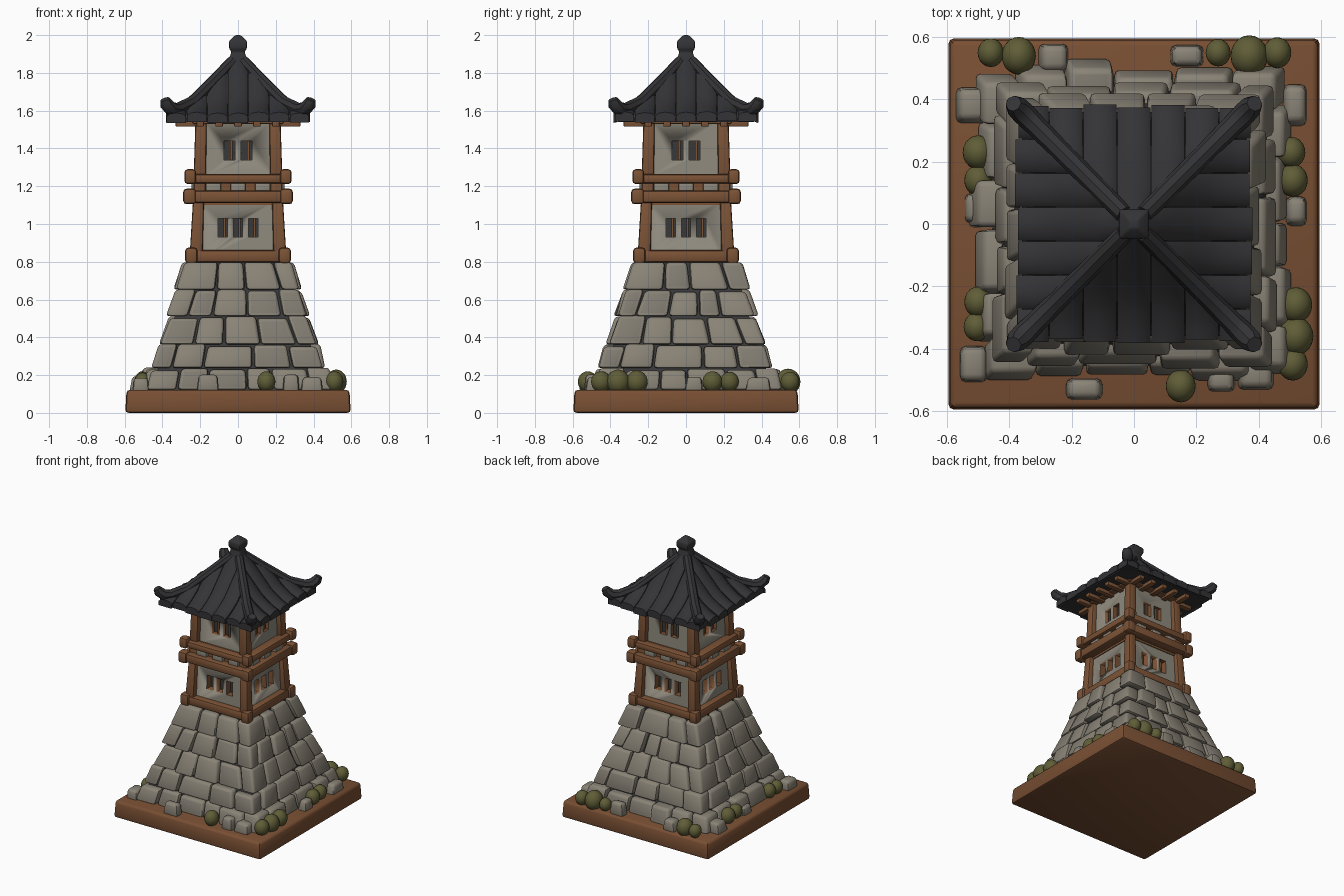
import bpy, bmesh, random
from math import pi
from mathutils import Matrix, Vector

random.seed(7)
rnd = random.uniform
if "Cube" in bpy.data.objects:
    bpy.data.objects.remove(bpy.data.objects["Cube"])


def material(name, r, g, b):
    m = bpy.data.materials.new(name)
    m.use_nodes = True
    m.diffuse_color = (r, g, b, 1)
    node = m.node_tree.nodes["Principled BSDF"]
    node.inputs["Base Color"].default_value = (r, g, b, 1)
    node.inputs["Roughness"].default_value = 0.9
    return m


WOOD = material("brown wood", 0.20, 0.085, 0.036)
EARTH = material("brown earth", 0.19, 0.078, 0.033)
STONE = material("warm grey stone", 0.25, 0.225, 0.18)
STONE_DARK = material("shaded grey stone", 0.215, 0.195, 0.16)
PLASTER = material("pale plaster", 0.27, 0.25, 0.205)
MORTAR = material("dark mortar", 0.04, 0.04, 0.042)
TILE = material("charcoal tile", 0.034, 0.034, 0.037)
MOSS = material("olive moss", 0.115, 0.11, 0.038)


def finish(name, bm, mats, bevel=0.0, segments=2):
    """Bevel, smooth and link a finished part."""
    bmesh.ops.recalc_face_normals(bm, faces=bm.faces)
    if bevel:
        bmesh.ops.bevel(bm, geom=bm.edges[:], offset=bevel, segments=segments,
                        profile=0.5, affect='EDGES', clamp_overlap=True)
    mesh = bpy.data.meshes.new(name)
    bm.to_mesh(mesh)
    bm.free()
    obj = bpy.data.objects.new(name, mesh)
    bpy.context.collection.objects.link(obj)
    for m in mats:
        mesh.materials.append(m)
    bpy.ops.object.select_all(action='DESELECT')
    obj.select_set(True)
    bpy.context.view_layer.objects.active = obj
    bpy.ops.object.shade_smooth_by_angle(angle=0.75)
    return obj


def loft(bm, rings, side=0, index=0):
    """Skin closed rings, cap both ends, turn to one of four sides."""
    turn = Matrix.Rotation(side * pi / 2, 3, 'Z')
    loops = [[bm.verts.new(turn @ Vector(p)) for p in ring] for ring in rings]
    faces = [bm.faces.new(loops[0]), bm.faces.new(loops[-1])]
    n = len(loops[0])
    for a, b in zip(loops, loops[1:]):
        for i in range(n):
            j = (i + 1) % n
            faces.append(bm.faces.new((a[i], a[j], b[j], b[i])))
    for f in faces:
        f.material_index = index
    return faces


def rect(x0, x1, y0, y1, z):
    return [(x0, y0, z), (x1, y0, z), (x1, y1, z), (x0, y1, z)]


def box(bm, x0, x1, y0, y1, z0, z1, side=0, index=0):
    return loft(bm, [rect(x0, x1, y0, y1, z0), rect(x0, x1, y0, y1, z1)], side, index)


def stack(name, levels, mat, bevel=0.0):
    bm = bmesh.new()
    loft(bm, [rect(-h, h, -h, h, z) for h, z in levels])
    return finish(name, bm, [mat], bevel)


# Ground slab and dark filling behind the masonry
stack("ground_slab", [(0.597, 0), (0.59, 0.122)], EARTH, 0.018)
stack("masonry_core", [(0.455, 0.12), (0.425, 0.23), (0.385, 0.36), (0.335, 0.51),
                       (0.295, 0.65), (0.25, 0.795)], MORTAR)

# Battered stone courses: bottom z, top z, bottom and top half width, stones a side
bm = bmesh.new()
courses = [(0.12, 0.235, 0.49, 0.46, 5), (0.235, 0.36, 0.455, 0.42, 4),
           (0.36, 0.51, 0.415, 0.36, 4), (0.51, 0.65, 0.368, 0.322, 4),
           (0.65, 0.797, 0.332, 0.285, 3)]
for row, (z0, z1, h0, h1, n) in enumerate(courses):
    flip = -1 if row % 2 else 1
    for side in range(4):
        cuts = [-1] + [-1 + 2 * (i + rnd(-0.2, 0.2)) / n for i in range(1, n)] + [1]
        for i in range(n):
            rings = []
            push = rnd(-0.008, 0.014) + (rnd(0, 0.03) if row == 0 else 0)
            drop = rnd(-0.012, 0.006) if row < 4 else 0
            for z, h in ((z0 + 0.002, h0), (z1 + drop, h1)):
                # Each side stops short of one corner so the sides interlock
                low, high = -h, h - 0.1
                u = [low + (c + 1) / 2 * (high - low) for c in cuts[i:i + 2]]
                a, b = u[0] + rnd(0.001, 0.008), u[1] - rnd(0.001, 0.008)
                out = -h - push + rnd(-0.005, 0.005)
                rings.append(rect(flip * a, flip * b, out, -h + 0.1, z))
            loft(bm, rings, side, int(random.random() < 0.3))
finish("stone_courses", bm, [STONE, STONE_DARK], 0.017)

# Loose stones and moss around the foot
bm = bmesh.new()
for x, y, w, d in [(-0.26, 0.53, 0.05, 0.05), (0.17, 0.54, 0.055, 0.035),
                   (0.515, 0.38, 0.04, 0.07), (-0.52, 0.38, 0.055, 0.06),
                   (-0.515, -0.45, 0.045, 0.06), (-0.16, -0.53, 0.06, 0.035),
                   (0.28, -0.5, 0.045, 0.04), (0.39, -0.48, 0.06, 0.055),
                   (0.52, 0.04, 0.035, 0.05), (-0.51, 0.05, 0.035, 0.05)]:
    t = rnd(0.6, 0.85)
    top = rnd(0.18, 0.21)
    loft(bm, [rect(x - w, x + w, y - d, y + d, 0.11),
              rect(x - w * t, x + w * 0.85, y - d * t, y + d * 0.85, top)])
finish("loose_stones", bm, [STONE], 0.018)

bm = bmesh.new()
for x, y, r in [(-0.46, 0.55, 0.042), (-0.37, 0.54, 0.055), (0.27, 0.55, 0.04),
                (0.37, 0.54, 0.06), (0.46, 0.55, 0.045), (-0.5, 0.23, 0.05),
                (-0.5, 0.14, 0.045), (0.505, 0.23, 0.045), (0.51, 0.14, 0.048),
                (-0.5, -0.25, 0.045), (-0.505, -0.33, 0.042), (0.52, -0.26, 0.052),
                (0.52, -0.36, 0.056), (0.51, -0.45, 0.048), (0.15, -0.52, 0.048)]:
    place = Matrix.Translation((x, y, 0.165)) @ Matrix.Diagonal((1, 1.1, 1.15, 1))
    bmesh.ops.create_icosphere(bm, subdivisions=3, radius=r, matrix=place)
finish("moss_clumps", bm, [MOSS])


# Plastered storeys with recessed windows
def storey(name, levels, windows, z0, z1):
    wall = stack(name, levels, PLASTER)
    for m in (MORTAR, WOOD):
        wall.data.materials.append(m)
    bm = bmesh.new()
    for side in range(4):
        for x, w in windows:
            for f in box(bm, x - w, x + w, -0.3, -0.165, z0, z1, side, 2):
                c = f.calc_center_median()
                if max(abs(c.x), abs(c.y)) < 0.17:
                    f.material_index = 1
    cutter = finish(name + "_cutter", bm, [PLASTER, MORTAR, WOOD])
    mod = wall.modifiers.new("windows", 'BOOLEAN')
    mod.object, mod.operation, mod.solver = cutter, 'DIFFERENCE', 'EXACT'
    bpy.context.view_layer.objects.active = wall
    bpy.ops.object.modifier_apply(modifier=mod.name)
    bpy.data.objects.remove(cutter)
    # Slim wooden slat standing in each opening
    bm = bmesh.new()
    for side in range(4):
        for x, w in windows:
            box(bm, x + w * 0.1, x + w * 0.55, -0.18, -0.16, z0, z1, side)
    finish(name + "_slats", bm, [WOOD])


storey("lower_wall", [(0.218, 0.79), (0.208, 1.13)],
       [(-0.08, 0.025), (0, 0.025), (0.08, 0.025)], 0.93, 1.03)
storey("upper_wall", [(0.2, 1.24), (0.192, 1.56)],
       [(-0.045, 0.03), (0.045, 0.03)], 1.34, 1.44)

# Corner posts, leaning slightly inward
bm = bmesh.new()
for side in range(4):
    for z0, z1, a0, b0, a1, b1 in [(0.8, 1.13, 0.188, 0.258, 0.18, 0.238),
                                   (1.12, 1.24, 0.17, 0.235, 0.17, 0.235),
                                   (1.24, 1.56, 0.17, 0.235, 0.165, 0.225)]:
        loft(bm, [rect(a0, b0, -b0, -a0, z0), rect(a1, b1, -b1, -a1, z1)], side)
finish("corner_posts", bm, [WOOD], 0.012)

# Sill, balcony rails and their corner blocks
bm = bmesh.new()
for side in range(4):
    box(bm, -0.25, 0.25, -0.262, -0.19, 0.797, 0.862, side)
    box(bm, 0.215, 0.28, -0.28, -0.215, 0.792, 0.875, side)
    box(bm, -0.265, 0.265, -0.28, -0.205, 1.112, 1.178, side)
    box(bm, 0.222, 0.29, -0.29, -0.222, 1.105, 1.187, side)
    box(bm, -0.265, 0.265, -0.268, -0.2, 1.215, 1.265, side)
    box(bm, 0.222, 0.284, -0.284, -0.222, 1.212, 1.29, side)
finish("sill_and_rails", bm, [WOOD], 0.017)
stack("middle_floor", [(0.215, 1.1), (0.215, 1.26)], WOOD)

bm = bmesh.new()
for side in range(4):
    for x in (-0.13, 0, 0.13):
        box(bm, x - 0.04, x + 0.04, -0.245, -0.2, 1.17, 1.222, side)
finish("rail_spacers", bm, [PLASTER], 0.006)

# Rafters under the eaves
bm = bmesh.new()
for side in range(4):
    for i in range(-2, 3):
        box(bm, i * 0.1 - 0.02, i * 0.1 + 0.02, -0.33, -0.18, 1.515, 1.555, side)
    box(bm, -0.24, 0.24, -0.24, -0.18, 1.53, 1.56, side)
finish("eave_rafters", bm, [WOOD], 0.006)

# Swept roof: deck, tile strips, hip ridges and finial
slope = [(0.03, 1.88), (0.12, 1.78), (0.24, 1.655), (0.32, 1.602), (0.4, 1.57)]


def roof_z(d):
    for (a, za), (b, zb) in zip(slope, slope[1:]):
        if d <= b:
            return za + (zb - za) * (d - a) / (b - a)
    return slope[-1][1]


stack("roof_deck", [(0.36, 1.54)] + [(min(d, 0.36), z - 0.02) for d, z in slope[::-1]], TILE)

bm = bmesh.new()
for side in range(4):
    for i in range(-3, 4):
        xc, lift = i * 0.109, rnd(-0.004, 0.005)
        start, end = max(0.035, abs(xc) - 0.048), 0.376 + rnd(-0.007, 0.007)
        rings = []
        for s in range(8):
            d = start + (end - start) * s / 7
            z = roof_z(d) + lift
            arc = [(-1, -0.04), (-1, -0.008), (-0.7, 0.006), (0, 0.012),
                   (0.7, 0.006), (1, -0.008), (1, -0.04)]
            rings.append([(max(-d, min(d, xc + 0.0525 * u)), -d, z + v) for u, v in arc])
        loft(bm, rings, side)
finish("roof_tile_strips", bm, [TILE])

bm = bmesh.new()
ridge = [(0.03, 1.862, 0.03), (0.12, 1.768, 0.031), (0.24, 1.647, 0.033),
         (0.32, 1.607, 0.035), (0.355, 1.61, 0.038), (0.378, 1.635, 0.036),
         (0.387, 1.66, 0.026)]
for side in range(4):
    rings = []
    for k, (d, z, r) in enumerate(ridge):
        a, b = ridge[max(k - 1, 0)], ridge[min(k + 1, len(ridge) - 1)]
        along = Vector((b[0] - a[0], a[0] - b[0], b[1] - a[1])).normalized()
        across = Vector((1, 1, 0)).normalized()
        up = across.cross(along)
        spin = [Matrix.Rotation(t * pi / 4, 3, along) @ up for t in range(8)]
        rings.append([Vector((d, -d, z)) + v * r for v in spin])
    loft(bm, rings, side)
finish("hip_ridges", bm, [TILE])

stack("roof_finial", [(0.06, 1.84), (0.035, 1.91), (0.047, 1.93), (0.047, 1.968),
                      (0.014, 2.0)], TILE, 0.006)
